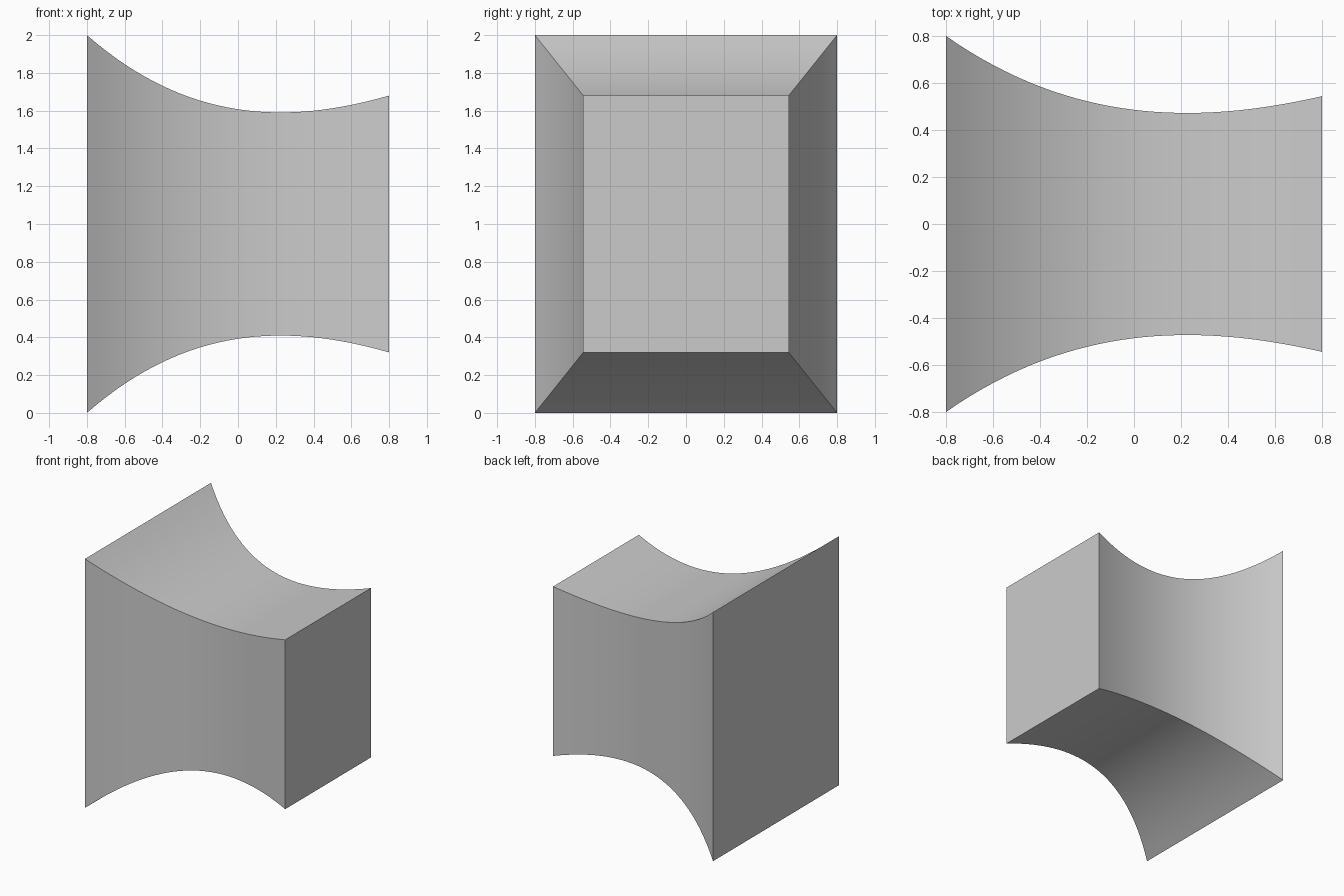
import bpy, bmesh, math

cube = bpy.data.objects.get("Cube")
if cube:
    bpy.data.objects.remove(cube)

SEGMENTS = 32
LENGTH = 1.6

# Plain grey surface
grey = bpy.data.materials.new("plain_grey")
grey.use_nodes = True
colour = (0.6, 0.6, 0.6, 1)
grey.diffuse_color = colour
grey.node_tree.nodes["Principled BSDF"].inputs["Base Color"].default_value = colour


def taper(t):
    """Size of the cross-section along the block, with a pinched waist."""
    return 1 - 0.32 * t - t * (1 - t) * (1.08 - 0.3 * t)


# Waisted block: rectangular rings bridged from the large end to the small end
bm = bmesh.new()
rings = []
for i in range(SEGMENTS + 1):
    t = i / SEGMENTS
    s = taper(t)
    rings.append([bm.verts.new((LENGTH * (t - 0.5), y * s * 0.8, 1 + z * s))
                  for y, z in ((-1, -1), (1, -1), (1, 1), (-1, 1))])
for a, b in zip(rings, rings[1:]):
    for k in range(4):
        n = (k + 1) % 4
        bm.faces.new((a[k], a[n], b[n], b[k]))

# Flat end caps
bm.faces.new(rings[0])
bm.faces.new(rings[-1])
bmesh.ops.recalc_face_normals(bm, faces=bm.faces)

mesh = bpy.data.meshes.new("waisted_block")
bm.to_mesh(mesh)
bm.free()
mesh.materials.append(grey)
block = bpy.data.objects.new("waisted_block", mesh)
bpy.context.collection.objects.link(block)

# Smooth curved sides, sharp corners
bpy.ops.object.select_all(action="DESELECT")
block.select_set(True)
bpy.context.view_layer.objects.active = block
bpy.ops.object.shade_smooth_by_angle(angle=math.radians(30))
